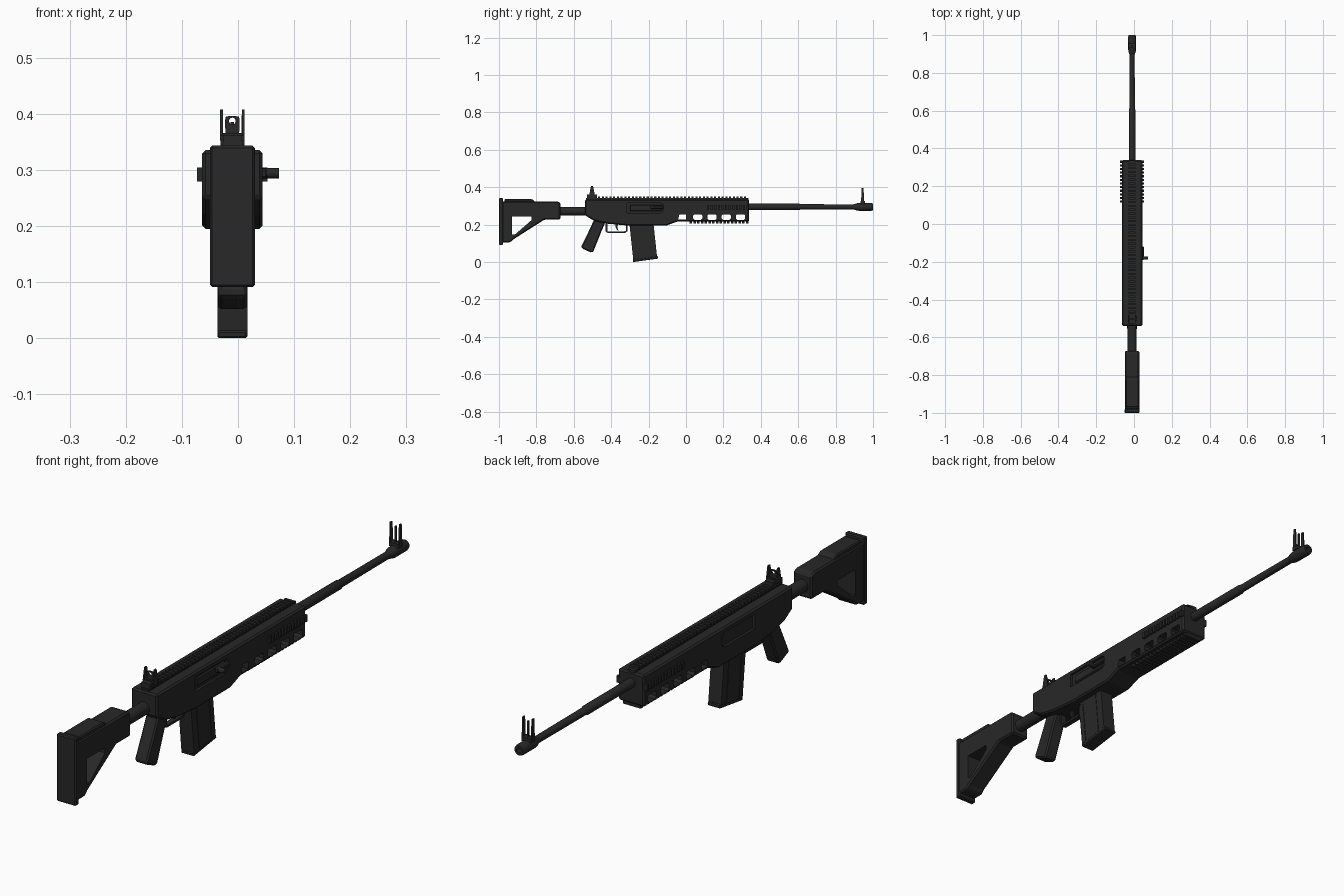
import bpy, bmesh, math
from mathutils import Matrix, Vector

if "Cube" in bpy.data.objects:
    bpy.data.objects.remove(bpy.data.objects["Cube"])

CX = -0.01  # the body's centre line; the charging handle shifts the overall bounds

def material(name, v):
    m = bpy.data.materials.new(name)
    m.diffuse_color = (v, v, v, 1)
    m.use_nodes = True
    m.node_tree.nodes["Principled BSDF"].inputs["Base Color"].default_value = m.diffuse_color
    return m

BLACK = material("matte_black", 0.021)

def finish(name, bm, bevel=0.0, smooth=False):
    bmesh.ops.recalc_face_normals(bm, faces=bm.faces)
    me = bpy.data.meshes.new(name)
    bm.to_mesh(me)
    bm.free()
    ob = bpy.data.objects.new(name, me)
    bpy.context.collection.objects.link(ob)
    me.materials.append(BLACK)
    if smooth:
        bpy.context.view_layer.objects.active = ob
        ob.select_set(True)
        bpy.ops.object.shade_smooth_by_angle(angle=math.radians(35))
        ob.select_set(False)
    if bevel:
        b = ob.modifiers.new("bevel", 'BEVEL')
        b.width, b.segments, b.limit_method = bevel, 1, 'ANGLE'
    return ob

def prism(bm, pts, x0, x1):
    """Extrude a (y, z) profile from x0 to x1."""
    vs = [bm.verts.new((x0, y, z)) for y, z in pts]
    f = bm.faces.new(vs)
    r = bmesh.ops.extrude_face_region(bm, geom=[f])
    new = [v for v in r['geom'] if isinstance(v, bmesh.types.BMVert)]
    bmesh.ops.translate(bm, verts=new, vec=(x1 - x0, 0, 0))

def rect(y0, y1, z0, z1):
    return [(y0, z0), (y1, z0), (y1, z1), (y0, z1)]

def solids(name, items, bevel=0.0):
    """One object from several (profile, x0, x1) extrusions; x is relative to the centre line."""
    bm = bmesh.new()
    for pts, x0, x1 in items:
        prism(bm, pts, CX + x0, CX + x1)
    return finish(name, bm, bevel)

def part(name, pts, half, bevel=0.0):
    return solids(name, [(pts, -half, half)], bevel)

def cut(ob, name, items):
    c = solids(name, items)
    c.hide_render = True
    c.hide_viewport = True
    m = ob.modifiers.new("cut", 'BOOLEAN')
    m.operation, m.solver, m.object = 'DIFFERENCE', 'EXACT', c

def lathe(name, prof, z, n=24):
    """Turn a (y, radius) profile about the y axis at height z."""
    bm = bmesh.new()
    rings = [[bm.verts.new((CX + r * math.cos(2 * math.pi * i / n), y, z + r * math.sin(2 * math.pi * i / n)))
              for i in range(n)] for y, r in prof]
    for a, b in zip(rings, rings[1:]):
        for i in range(n):
            bm.faces.new((a[i], a[(i + 1) % n], b[(i + 1) % n], b[i]))
    bm.faces.new(rings[0])
    bm.faces.new(rings[-1])
    return finish(name, bm, smooth=True)

# receiver and handguard in one body
body = part("receiver", [(-0.54, 0.335), (-0.54, 0.25), (-0.49, 0.22), (-0.42, 0.205), (-0.31, 0.195),
                         (-0.105, 0.195), (-0.045, 0.217), (0.338, 0.217), (0.338, 0.335)], 0.054, 0.006)
windows = [[(-0.042, 0.227), (0, 0.227), (0, 0.255), (-0.035, 0.255)]]
for i in range(4):
    y = 0.038 + i * 0.076
    windows.append([(y + 0.008, 0.225), (y + 0.042, 0.225), (y + 0.05, 0.233), (y + 0.05, 0.249),
                    (y + 0.044, 0.255), (y + 0.006, 0.255), (y, 0.249), (y, 0.233)])
port = [(-0.315, 0.262), (-0.14, 0.262), (-0.122, 0.272), (-0.122, 0.308), (-0.135, 0.316), (-0.315, 0.316)]
cut(body, "body_cutter", [(w, -0.08, 0.08) for w in windows] + [(port, 0.045, 0.08), (port, -0.08, -0.045)])

# ribs beneath and beside the handguard
solids("lower_ribs", [(rect(0.02 + i * 0.02, 0.033 + i * 0.02, 0.206, 0.22), -0.036, 0.036) for i in range(16)])
ribs = []
for i in range(12):
    y = 0.113 + i * 0.0192
    ribs += [(rect(y, y + 0.011, 0.279, 0.304), s * 0.05, s * 0.063) for s in (-1, 1)]
solids("side_ribs", ribs)

# top rail with teeth
solids("top_rail", [(rect(-0.535, 0.335, 0.33, 0.342), -0.014, 0.014)] +
       [(rect(-0.53 + i * 0.02, -0.519 + i * 0.02, 0.34, 0.35), -0.018, 0.018) for i in range(43)])

# bolt and charging handle on the right side
solids("bolt", [([(-0.3, 0.272), (-0.13, 0.272), (-0.13, 0.306), (-0.3, 0.306)], 0.04, 0.05)], 0.004)
solids("handle_plate", [(rect(-0.19, -0.12, 0.284, 0.302), 0.045, 0.063)], 0.004)
bm = bmesh.new()
bmesh.ops.create_cone(bm, cap_ends=True, segments=16, radius1=0.009, radius2=0.009, depth=0.035,
                      matrix=Matrix.Translation((0.0555, -0.18, 0.294)) @ Matrix.Rotation(math.pi / 2, 4, 'Y'))
finish("charging_handle", bm, smooth=True)

# barrel and muzzle
lathe("barrel", [(0.32, 0.0175), (0.605, 0.0175), (0.612, 0.0145), (0.92, 0.0135)], 0.295)
lathe("muzzle", [(0.895, 0.0135), (0.912, 0.019), (0.925, 0.021), (0.99, 0.021), (1.0, 0.018),
                 (1.0, 0.009), (0.96, 0.009)], 0.295)

# front sight: base, two ears and a post
solids("front_sight", [(rect(0.932, 0.957, 0.31, 0.326), -0.02, 0.02)] +
       [([(0.936, 0.322), (0.953, 0.322), (0.949, 0.397), (0.939, 0.397)], s * 0.0165, s * 0.0215) for s in (-1, 1)] +
       [(rect(0.941, 0.948, 0.322, 0.385), -0.003, 0.003)])

# rear sight: base, ears and aperture plate
solids("rear_sight", [(rect(-0.53, -0.475, 0.34, 0.362), -0.017, 0.017)] +
       [([(-0.517, 0.36), (-0.488, 0.36), (-0.497, 0.408), (-0.508, 0.408)], s * 0.017, s * 0.022) for s in (-1, 1)] +
       [(rect(-0.512, -0.492, 0.352, 0.366), -0.022, 0.022)])
bm = bmesh.new()
N = 16
outer, inner = [], []
for i in range(N):
    c, s = math.cos(2 * math.pi * i / N), math.sin(2 * math.pi * i / N)
    k = 0.013 / max(abs(c), abs(s)) * (0.9 if i % 4 == 2 else 1)
    outer.append(bm.verts.new((CX + k * c, -0.505, 0.383 + k * s - (0.01 if s < -0.7 else 0))))
    inner.append(bm.verts.new((CX + 0.006 * c, -0.505, 0.387 + 0.006 * s)))
for i in range(N):
    j = (i + 1) % N
    bm.faces.new((outer[i], outer[j], inner[j], inner[i]))
r = bmesh.ops.extrude_face_region(bm, geom=bm.faces[:])
bmesh.ops.translate(bm, verts=[v for v in r['geom'] if isinstance(v, bmesh.types.BMVert)], vec=(0, 0.006, 0))
finish("aperture_plate", bm)

# stock: tube, skeleton body, cheek rest and butt pad
lathe("stock_tube", [(-0.7, 0.0235), (-0.53, 0.0235)], 0.272)
stock = part("stock", [(-0.985, 0.325), (-0.985, 0.105), (-0.94, 0.105), (-0.925, 0.12), (-0.755, 0.228),
                       (-0.672, 0.228), (-0.672, 0.318), (-0.69, 0.325)], 0.038, 0.006)
cut(stock, "stock_cutter", [([(-0.93, 0.243), (-0.93, 0.147), (-0.915, 0.147), (-0.825, 0.225), (-0.825, 0.243)],
                             -0.1, 0.1)])
part("cheek_rest", [(-0.97, 0.31), (-0.81, 0.31), (-0.81, 0.328), (-0.825, 0.337), (-0.97, 0.337)], 0.034, 0.004)
part("butt_pad", [(-1.0, 0.343), (-1.0, 0.091), (-0.978, 0.091), (-0.978, 0.343)], 0.04, 0.004)

# pistol grip
part("grip", [(-0.492, 0.225), (-0.515, 0.175), (-0.56, 0.082), (-0.555, 0.072), (-0.505, 0.05), (-0.495, 0.056),
              (-0.452, 0.165), (-0.43, 0.215)], 0.026, 0.008)

# trigger and guard
solids("trigger_guard", [(rect(-0.43, -0.42, 0.163, 0.21), -0.01, 0.01), (rect(-0.322, -0.313, 0.165, 0.2), -0.01, 0.01),
                         ([(-0.43, 0.163), (-0.42, 0.156), (-0.325, 0.156), (-0.313, 0.165)], -0.01, 0.01)])
part("trigger", [(-0.378, 0.205), (-0.376, 0.185), (-0.366, 0.168), (-0.361, 0.168), (-0.367, 0.187), (-0.362, 0.205)], 0.005)

# magazine with side grooves and floor plate
def mag(t, h):
    """Point in the leaning magazine: t across its depth, h up its length."""
    return (-0.281 + 0.127 * t - 0.021 * h, 0.002 + 0.018 * t + 0.198 * h)

part("magazine", [mag(0, 0), mag(1, 0), mag(1, 1), mag(0, 1.02)], 0.0245, 0.004)
strips = []
for t0, t1 in ((0.0, 0.17), (0.25, 0.75), (0.83, 1.0)):
    q = [mag(t0, 0.05), mag(t1, 0.05), mag(t1, 0.9), mag(t0, 0.9)]
    strips += [(q, s * 0.02, s * 0.0265) for s in (-1, 1)]
solids("magazine_panels", strips)
part("floor_plate", [mag(-0.02, -0.01), mag(1.04, -0.01), mag(1.04, 0.06), mag(-0.02, 0.06)], 0.0268, 0.003)
